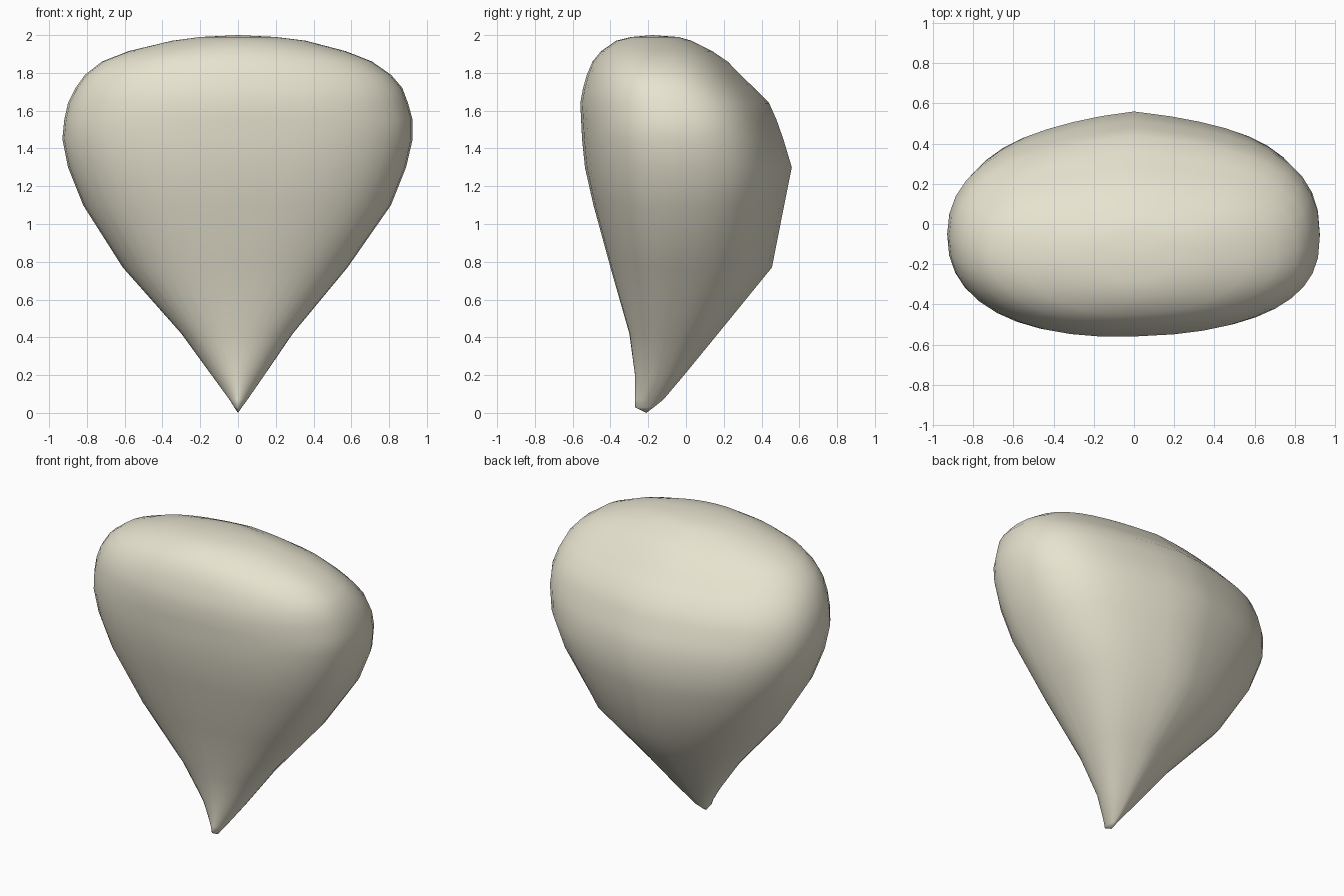
import bpy, bmesh, math

if "Cube" in bpy.data.objects:
    bpy.data.objects.remove(bpy.data.objects["Cube"])

# Horizontal sections: z, left x, right x, front y, back y, widest y, front fullness
SECTIONS = [
    (0.03, -0.02, 0.02, -0.27, -0.17, -0.22, 2.0),
    (0.07, -0.045, 0.05, -0.27, -0.12, -0.20, 1.9),
    (0.20, -0.14, 0.14, -0.27, -0.01, -0.15, 1.9),
    (0.42, -0.30, 0.29, -0.30, 0.17, -0.11, 2.4),
    (0.77, -0.61, 0.58, -0.40, 0.455, -0.06, 2.6),
    (1.10, -0.82, 0.81, -0.49, 0.52, -0.04, 2.7),
    (1.30, -0.90, 0.89, -0.535, 0.56, -0.04, 2.7),
    (1.45, -0.93, 0.925, -0.55, 0.515, -0.05, 2.7),
    (1.55, -0.92, 0.925, -0.555, 0.48, -0.06, 2.7),
    (1.64, -0.90, 0.90, -0.56, 0.44, -0.08, 2.6),
    (1.72, -0.86, 0.87, -0.545, 0.36, -0.11, 2.6),
    (1.79, -0.81, 0.81, -0.525, 0.29, -0.13, 2.5),
    (1.86, -0.72, 0.71, -0.495, 0.22, -0.15, 2.4),
    (1.915, -0.58, 0.57, -0.45, 0.14, -0.16, 2.3),
    (1.97, -0.35, 0.36, -0.37, 0.03, -0.17, 2.2),
    (1.99, -0.20, 0.20, -0.29, -0.04, -0.18, 2.0),
]
SIDES = 40


def ring(bm, z, xl, xr, yf, yb, ym, full):
    """One rounded section with a different fullness in each quarter."""
    verts = []
    for i in range(SIDES):
        a = 2 * math.pi * i / SIDES
        c, s = math.cos(a), math.sin(a)
        if s < 0:
            n = full * (0.94 if c > 0 else 0.86)
        else:
            n = 2.35 if c > 0 else 2.15
        u, h = abs(c) ** (2 / n), abs(s) ** (2 / n)
        x = u * (xr if c > 0 else xl)
        if s < 0:                              # front, turned slightly
            y = ym + h * (yf - ym) + 0.03 * x * h
        else:                                  # back, with a soft middle ridge
            y = ym + h * (1 - 0.05 * math.sin(math.pi * u)) * (yb - ym)
        verts.append(bm.verts.new((x, y, z)))
    return verts


# Body: loft the sections and close both ends
bm = bmesh.new()
rings = [ring(bm, *row) for row in SECTIONS]
for lo, hi in zip(rings, rings[1:]):
    for i in range(SIDES):
        j = (i + 1) % SIDES
        bm.faces.new((lo[i], lo[j], hi[j], hi[i]))
tip = bm.verts.new((0, -0.21, 0))
crown = bm.verts.new((0, -0.18, 2.0))
for i in range(SIDES):
    j = (i + 1) % SIDES
    bm.faces.new((tip, rings[0][j], rings[0][i]))
    bm.faces.new((crown, rings[-1][i], rings[-1][j]))
bmesh.ops.recalc_face_normals(bm, faces=bm.faces[:])
for f in bm.faces:
    f.smooth = True

mesh = bpy.data.meshes.new("pointed_pebble")
bm.to_mesh(mesh)
bm.free()
body = bpy.data.objects.new("pointed_pebble", mesh)
bpy.context.collection.objects.link(body)

# Cream surface
cream = bpy.data.materials.new("cream")
cream.diffuse_color = (0.80, 0.77, 0.63, 1)
cream.use_nodes = True
cream.node_tree.nodes["Principled BSDF"].inputs["Base Color"].default_value = cream.diffuse_color
mesh.materials.append(cream)
